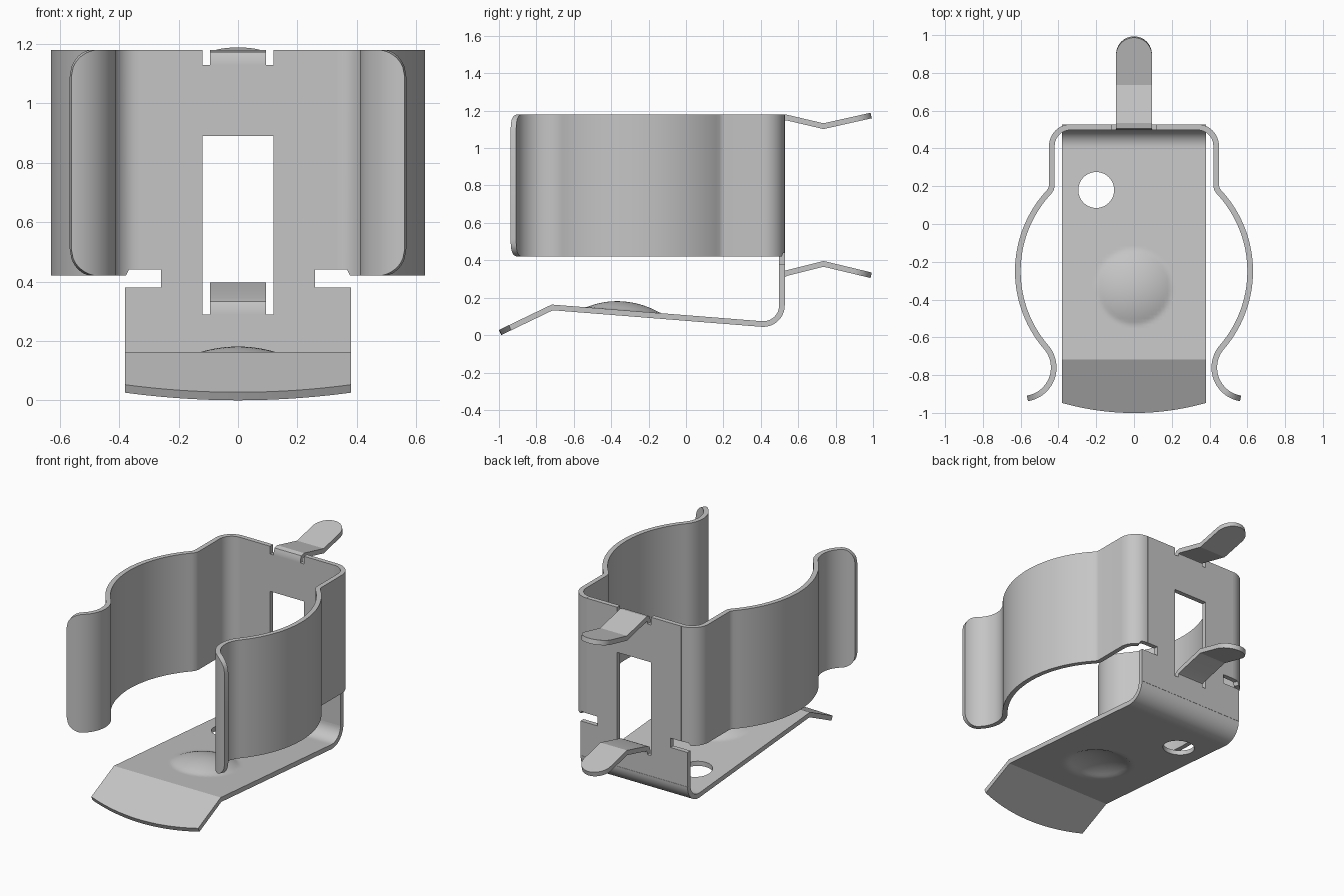
import bpy, bmesh
from math import sin, cos, sqrt, radians, hypot, pi

cube = bpy.data.objects.get("Cube")
if cube:
    bpy.data.objects.remove(cube)

THICK = 0.03
BACK_Y = 0.513

steel = bpy.data.materials.new("spring_steel_grey")
steel.use_nodes = True
GREY = (0.56, 0.56, 0.56, 1)
steel.diffuse_color = GREY
steel.node_tree.nodes["Principled BSDF"].inputs["Base Color"].default_value = GREY


def apply(obj, mod):
    bpy.ops.object.modifier_apply(modifier=mod.name)


def sheet(name, rows, keep=lambda i, j: True, hole=None):
    """Thicken a grid of mid-surface points into sheet metal."""
    bm = bmesh.new()
    grid = [[bm.verts.new(p) for p in row] for row in rows]
    for i in range(len(grid) - 1):
        for j in range(len(grid[i]) - 1):
            if keep(i, j):
                bm.faces.new((grid[i][j], grid[i][j + 1],
                              grid[i + 1][j + 1], grid[i + 1][j]))
    bmesh.ops.delete(bm, geom=[v for v in bm.verts if not v.link_faces], context='VERTS')
    bmesh.ops.recalc_face_normals(bm, faces=bm.faces)
    mesh = bpy.data.meshes.new(name)
    bm.to_mesh(mesh)
    bm.free()
    mesh.materials.append(steel)
    obj = bpy.data.objects.new(name, mesh)
    bpy.context.collection.objects.link(obj)
    bpy.ops.object.select_all(action='DESELECT')
    bpy.context.view_layer.objects.active = obj
    obj.select_set(True)
    mod = obj.modifiers.new("thickness", 'SOLIDIFY')
    mod.thickness, mod.offset, mod.use_even_offset = THICK, 0, True
    apply(obj, mod)
    if hole:
        mod = obj.modifiers.new("hole", 'BOOLEAN')
        mod.operation, mod.solver, mod.object = 'DIFFERENCE', 'EXACT', hole
        apply(obj, mod)
    bpy.ops.object.shade_smooth_by_angle(angle=radians(25))
    return obj


def arc(cx, cy, r, a0, a1, n):
    steps = [radians(a0 + (a1 - a0) * k / n) for k in range(n + 1)]
    return [(cx + r * cos(a), cy + r * sin(a)) for a in steps]


def lerp(a, b, t):
    return a + (b - a) * t


# Back plate: cell grid with window, tab slots and side notches left out
half_xs = [0.095, 0.12, 0.26, 0.335, 0.38]
xs = [-x for x in reversed(half_xs)] + half_xs
zs = [0.159, 0.29, 0.38, 0.44, 0.89, 1.13, 1.18]


def plate_cell(i, j):
    x = abs(xs[j] + xs[j + 1]) / 2
    z = (zs[i] + zs[i + 1]) / 2
    window = x < 0.12 and 0.29 < z < 0.89
    slot = x < 0.12 and z > 1.13
    notch = x > 0.26 and 0.38 < z < 0.44
    beyond = x > 0.335 and z > 0.38
    return not (window or slot or notch or beyond)


sheet("back_plate", [[(x, BACK_Y, z) for x in xs] for z in zs], plate_cell)

# Clamp arms: corner bend, straight, round grip, flared lip
corner = arc(0.335, BACK_Y - 0.1, 0.1, 90, 0, 12)
grip = arc(0, -0.25, 0.615, 43, -40.8, 36)
lip = arc(0.59, -0.76, 0.165, 139.2, 225, 14) + arc(0.59, -0.76, 0.165, 228, 261, 16)[0:]
path = corner + [(0.435, 0.205), (0.438, 0.187)] + grip + lip[1:]
left = [0.0] * len(path)
for k in range(len(path) - 2, -1, -1):
    a, b = path[k], path[k + 1]
    left[k] = left[k + 1] + hypot(a[0] - b[0], a[1] - b[1])


def arm(name, side):
    bottoms, tops = [], []
    r = 0.09
    for (x, y), s in zip(path, left):
        inset = r - sqrt(r * r - (r - s) ** 2) if s < r else 0
        low = 0.44 if x < 0.38 else 0.42
        bottoms.append((side * x, y, low + inset))
        tops.append((side * x, y, 1.18 - inset))
    sheet(name, [bottoms, tops])


arm("left_clamp_arm", 1)
arm("right_clamp_arm", -1)

# Foot: bend, sloping floor with a pressed dome, and a drooping flap
FOLD_Y, FOLD_Z = -0.715, 0.148
WIDTH, COLS = 0.38, 40
cols = [lerp(-WIDTH, WIDTH, k / COLS) for k in range(COLS + 1)]
bend = arc(BACK_Y - 0.1, 0.159, 0.1, 0, -94.5, 12)
y0, z0 = bend[-1]


def dome(x, y, r=0.195, h=0.047):
    d = hypot(x, y + 0.335)
    big = (r * r + h * h) / (2 * h)
    return sqrt(big * big - d * d) - (big - h) if d < r else 0


rows = [[(x, y, z) for x in cols] for y, z in bend]
FLOOR = 56
for k in range(1, FLOOR + 1):
    y, z = lerp(y0, FOLD_Y, k / FLOOR), lerp(z0, FOLD_Z, k / FLOOR)
    rows.append([(x, y, z + dome(x, y)) for x in cols])
tip = []
for x in cols:
    y = -0.994 + 0.053 * (x / WIDTH) ** 2
    tip.append((x, y, FOLD_Z + (y - FOLD_Y) * 0.481))
rows.append(tip)

bpy.ops.mesh.primitive_cylinder_add(vertices=48, radius=0.095, depth=0.4,
                                    location=(-0.2, 0.18, 0.1))
cutter = bpy.context.object
cutter.name = "hole_cutter"
cutter.hide_render = True
sheet("foot", rows, hole=cutter)
bpy.data.objects.remove(cutter)


# Bent tabs with round ends
def tab(name, root, bend_pts, knee_z, end_z):
    knee_y, end_y, half = 0.735, 0.99, 0.095
    pts = [(BACK_Y, root, half)] + [(y, z, half) for y, z in bend_pts]
    pts.append((knee_y, knee_z, half))
    for k in range(13):
        a = k / 12 * pi / 2 * 0.97
        y = end_y - half + half * sin(a)
        z = lerp(knee_z, end_z, (y - knee_y) / (end_y - knee_y))
        pts.append((y, z, half * cos(a)))
    sheet(name, [[(-w, y, z), (w, y, z)] for y, z, w in pts])


tab("upper_tab", 1.13, [(BACK_Y, 1.146), (0.518, 1.16), (0.535, 1.164)], 1.117, 1.174)
tab("lower_tab", 0.29, [(BACK_Y, 0.308), (0.518, 0.322), (0.535, 0.331)], 0.381, 0.32)
